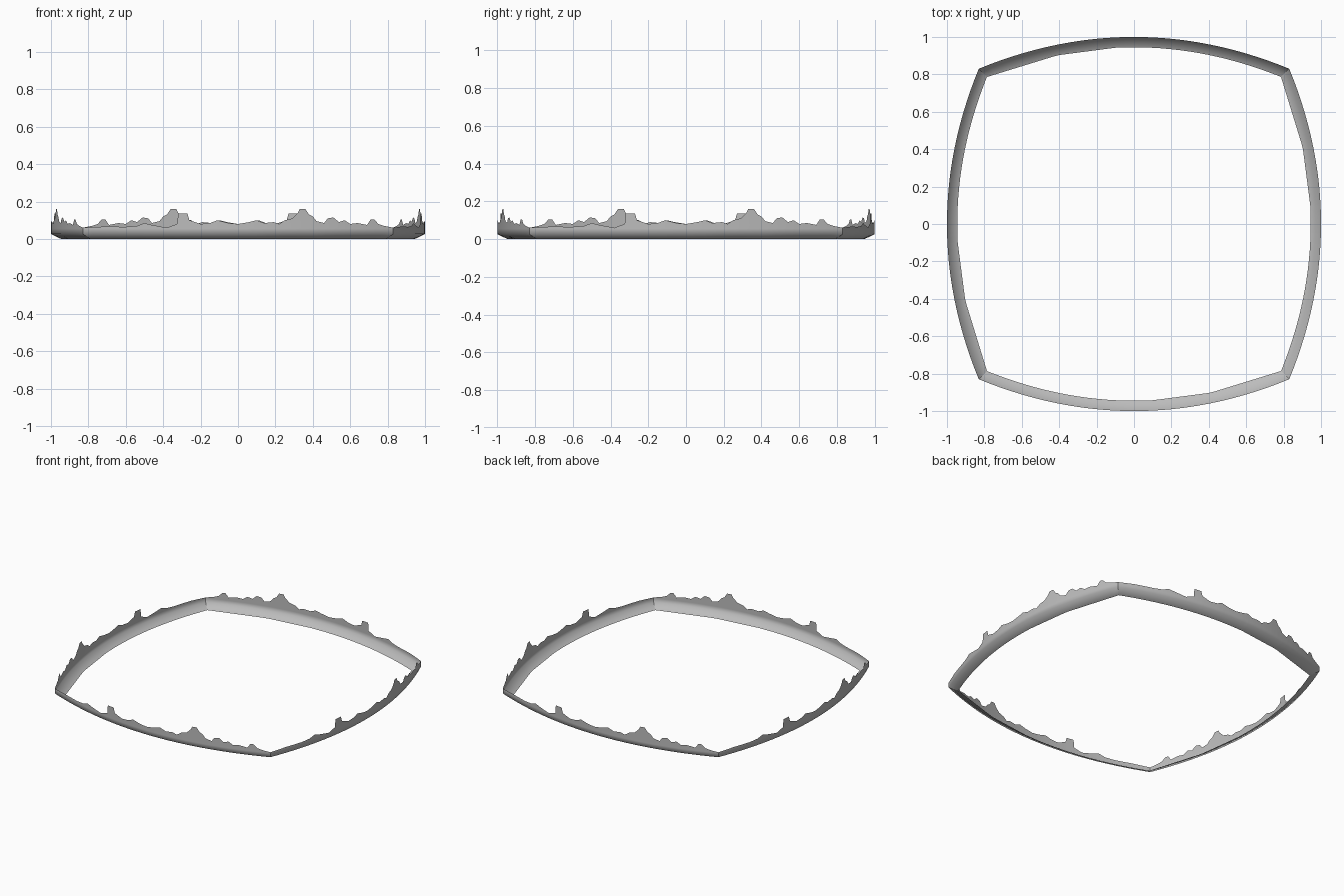
import bpy
import math
from mathutils import Matrix

default_cube = bpy.data.objects.get("Cube")
if default_cube:
    bpy.data.objects.remove(default_cube, do_unlink=True)

grey = bpy.data.materials.new("horizon grey")
grey.use_nodes = True
grey.diffuse_color = (0.5, 0.5, 0.5, 1)
grey.node_tree.nodes["Principled BSDF"].inputs["Base Color"].default_value = (0.5, 0.5, 0.5, 1)

HALF = 0.83        # half width of a wall at its corners
INNER_HALF = 0.79  # half width of the skirt's inner edge

# Ragged skyline of one wall, left to right, in hundredths: (along, height)
SKYLINE = [
    (-83, 6), (-72, 6.6), (-60, 6.5), (-54, 7), (-50, 8.5), (-46, 7.5), (-38, 6),
    (-34, 7.5), (-32.5, 8), (-32, 13.5), (-27, 13.5), (-26, 10), (-23, 9), (-20, 8),
    (-15, 8.5), (-11, 10), (-5, 8.5), (0, 8), (6, 9), (10, 10), (14, 8.5), (19, 9),
    (22, 8), (25, 10), (29, 11), (32, 14), (33, 16), (36, 16), (38, 13), (40, 12),
    (42, 9.5), (46, 8.5), (48, 11), (51, 11.5), (54, 9), (57, 10), (60, 8), (64, 8.5),
    (69, 7.5), (71, 10.5), (73, 10.3), (75, 8), (78, 7), (83, 6)]


def interpolate(points, x):
    for (left, low), (right, high) in zip(points, points[1:]):
        if x <= right:
            return low + (high - low) * (x - left) / (right - left)
    return points[-1][1]


def outer_arc(x):
    return -1 + 0.17 * (x / HALF) ** 2


def inner_arc(x):
    return -0.945 + 0.16 * (x / INNER_HALF) ** 2


# The inner edge is finely curved on one half and made of long chords on the other
inner_stops = [step * INNER_HALF / 10 for step in range(-10, 1)] + [0.1, 0.41, INNER_HALF]
inner_edge = [(x, inner_arc(x)) for x in inner_stops]
skyline = [(along / 100, height / 100) for along, height in SKYLINE]

# Columns follow the skyline corners plus an even spacing along the arc
columns = {round(x, 3) for x, height in skyline}
columns |= {round(HALF * step / 16, 3) for step in range(-16, 17)}
columns = sorted(columns)


def build_wall(name, turns):
    verts, faces = [], []
    for x in columns:
        y = outer_arc(x)
        inner_x = x * INNER_HALF / HALF
        verts += [
            (inner_x, interpolate(inner_edge, inner_x), 0),  # inner edge of the skirt
            (x, y, 0.026),                                   # foot of the wall
            (x, y, 0.055),
            (x, y, interpolate(skyline, x))]                 # skyline
    rows = 4
    for column in range(len(columns) - 1):
        for row in range(rows - 1):
            a = column * rows + row
            b = a + rows
            faces.append((a, b, b + 1, a + 1))
    mesh = bpy.data.meshes.new(name)
    mesh.from_pydata(verts, [], faces)
    mesh.transform(Matrix.Rotation(turns * math.pi / 2, 4, "Z"))
    mesh.materials.append(grey)
    mesh.polygons.foreach_set("use_smooth", [True] * len(mesh.polygons))
    mesh.update()
    wall = bpy.data.objects.new(name, mesh)
    bpy.context.collection.objects.link(wall)


# Four identical walls, each a quarter turn from the last
for turns, side in enumerate(["front", "left", "back", "right"]):
    build_wall(side + "_skyline_wall", turns)
